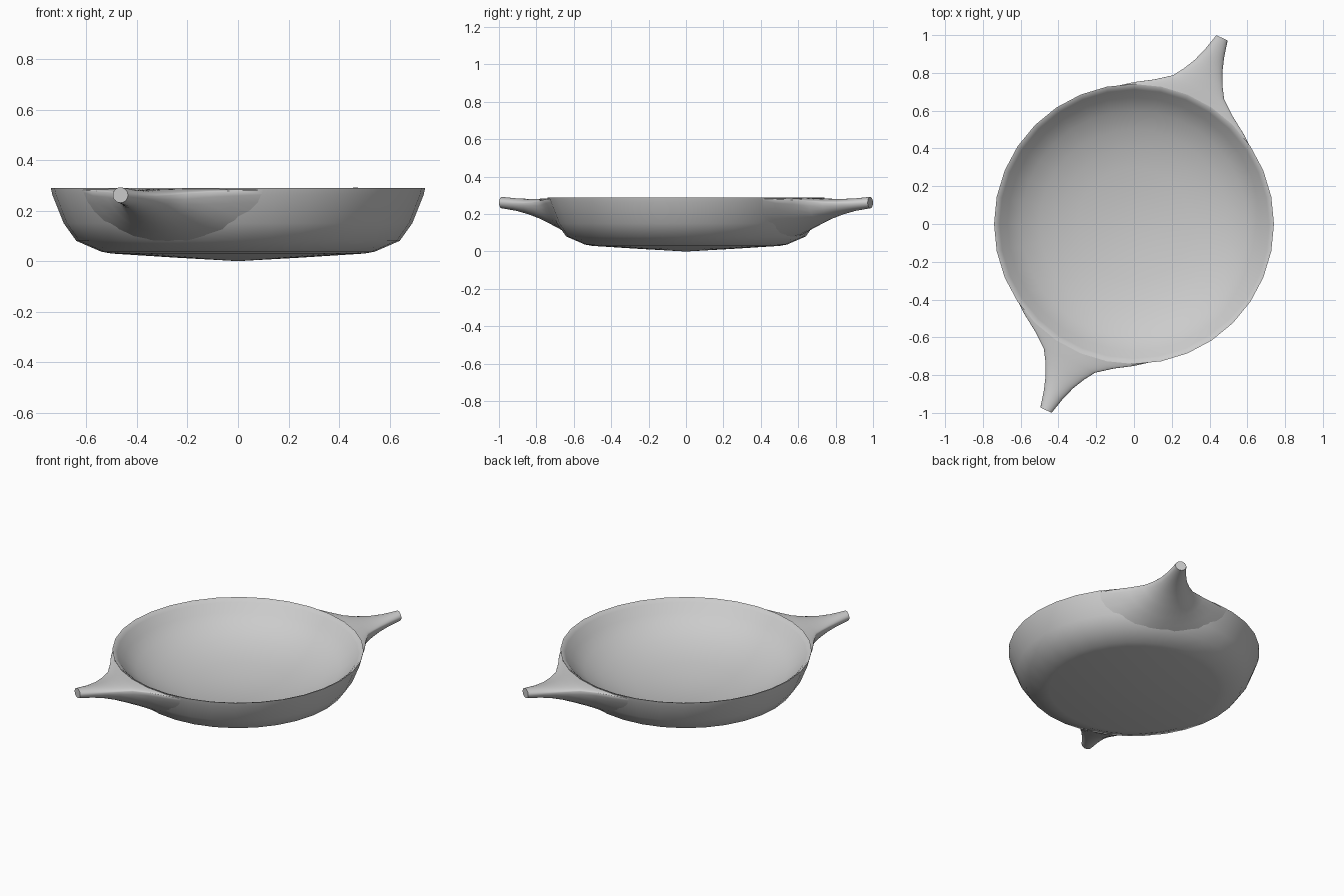
import bpy, bmesh, math

cube = bpy.data.objects.get("Cube")
if cube:
    bpy.data.objects.remove(cube, do_unlink=True)

clay = bpy.data.materials.new("plain_grey")
clay.use_nodes = True
GREY = (0.6, 0.6, 0.6, 1)
clay.diffuse_color = GREY
clay.node_tree.nodes["Principled BSDF"].inputs["Base Color"].default_value = GREY


def loft(name, rings, cap_end=False):
    """Skin a list of equal closed rings into one smooth object."""
    bm = bmesh.new()
    loops = [[bm.verts.new(p) for p in ring] for ring in rings]
    n = len(rings[0])
    for a, b in zip(loops, loops[1:]):
        for i in range(n):
            j = (i + 1) % n
            bm.faces.new((a[i], a[j], b[j], b[i]))
    if cap_end:
        bm.faces.new(loops[-1])
    bmesh.ops.remove_doubles(bm, verts=bm.verts, dist=1e-5)
    bmesh.ops.recalc_face_normals(bm, faces=bm.faces)
    mesh = bpy.data.meshes.new(name)
    bm.to_mesh(mesh)
    bm.free()
    obj = bpy.data.objects.new(name, mesh)
    bpy.context.collection.objects.link(obj)
    mesh.materials.append(clay)
    bpy.ops.object.select_all(action="DESELECT")
    obj.select_set(True)
    bpy.context.view_layer.objects.active = obj
    bpy.ops.object.shade_smooth_by_angle(angle=math.radians(50))


# Dish: outer wall from the base point up, over the rim, down the rounded bowl
SIDES = 32
OUTER = [(0, 0), (0.25, 0.014), (0.5, 0.03), (0.54, 0.037), (0.64, 0.08),
         (0.69, 0.15), (0.735, 0.262), (0.741, 0.29)]
INNER = [(0.73, 0.287), (0.712, 0.271), (0.67, 0.222), (0.6, 0.168),
         (0.5, 0.122), (0.4, 0.092), (0.3, 0.072), (0.15, 0.055), (0, 0.048)]


def circle(r, z):
    return [(r * math.cos(math.tau * i / SIDES), r * math.sin(math.tau * i / SIDES), z)
            for i in range(SIDES)]


loft("dish", [circle(r, z) for r, z in OUTER + INNER])


# Handles: flared spouts that grow out of the wall just under the rim
def wall_radius(z):
    for (r0, z0), (r1, z1) in zip(OUTER, OUTER[1:]):
        if z <= z1:
            return r0 + (r1 - r0) * (z - z0) / (z1 - z0)
    return OUTER[-1][0]


# reach, how far it has left the wall, half width, bottom, widest height, top
SECTIONS = [(0.70, 0.0, 0.42, 0.075, 0.282, 0.286),
            (0.74, 0.25, 0.32, 0.09, 0.278, 0.286),
            (0.78, 0.5, 0.23, 0.115, 0.274, 0.286),
            (0.80, 1.0, 0.15, 0.15, 0.267, 0.285),
            (0.86, 1.0, 0.112, 0.176, 0.261, 0.282),
            (0.925, 1.0, 0.08, 0.198, 0.257, 0.281),
            (1.0, 1.0, 0.055, 0.217, 0.257, 0.284),
            (1.09, 1.0, 0.033, 0.231, 0.261, 0.292)]


def handle(name, angle):
    ca, sa = math.cos(angle), math.sin(angle)
    rings = []
    for reach, free, half, bottom, mid, top in SECTIONS:
        ring = []
        for i in range(32):
            a = math.tau * i / 32
            v, s = half * math.cos(a), math.sin(a)
            # the underside narrows to a keel where it meets the wall
            z = mid + s * (top - mid) if s > 0 else mid - (mid - bottom) * (-s) ** (1.5 - free / 2)
            on_wall = math.sqrt((wall_radius(z) - 0.005) ** 2 - v * v)
            u = on_wall * (1 - free) + reach * free
            ring.append((u * ca - v * sa, u * sa + v * ca, z))
        rings.append(ring)
    loft(name, rings, cap_end=True)


handle("back_handle", math.radians(64.7))
handle("front_handle", math.radians(244.7))
